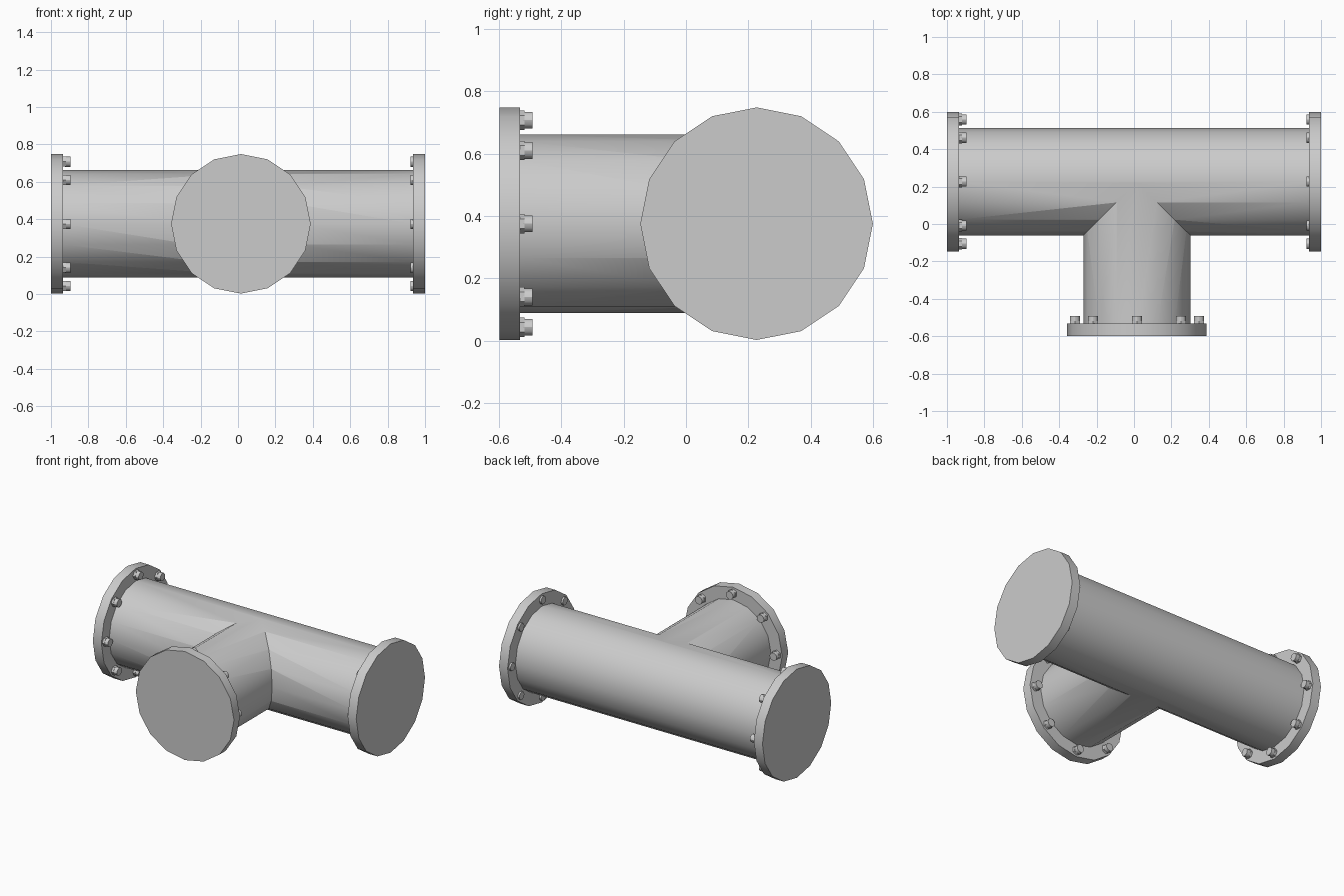
import bpy, math
from mathutils import Vector

if "Cube" in bpy.data.objects:
    bpy.data.objects.remove(bpy.data.objects["Cube"])

CX, CY, CZ = 0.0155, 0.2265, 0.375   # branch x, run y, common axis height


def rod(name, start, end, radius, sides):
    """Capped cylinder between two points."""
    a, b = Vector(start), Vector(end)
    d = b - a
    bpy.ops.mesh.primitive_cylinder_add(vertices=sides, radius=radius, depth=d.length,
                                        location=(a + b) / 2)
    ob = bpy.context.object
    ob.rotation_euler = (0, math.pi / 2, 0) if abs(d.x) > abs(d.y) else (math.pi / 2, 0, 0)
    ob.name = name
    bpy.ops.object.shade_smooth_by_angle(angle=math.radians(30))
    return ob


def flange(name, centre, inward, sink=0.0):
    """Blind flange disc with a ring of eight bolts on its inner face."""
    c, n = Vector(centre), Vector(inward)
    rod(name + "_flange", c, c + n * 0.065, 0.373, 16)
    side, up = n.cross((0, 0, 1)), Vector((0, 0, 1))
    for i in range(8):
        t = i * math.pi / 4
        p = c + (side * math.cos(t) + up * math.sin(t)) * 0.332 + n * (0.06 - sink)
        rod(f"{name}_bolt_washer_{i}", p, p + n * 0.02, 0.031, 6)
        rod(f"{name}_bolt_head_{i}", p + n * 0.015, p + n * 0.045, 0.027, 12)


# Tee body: straight run merged with the side branch
body = rod("tee_pipe", (-0.937, CY, CZ), (0.937, CY, CZ), 0.288, 16)
branch = rod("branch_cutter", (CX, -0.535, CZ), (CX, CY, CZ), 0.2868, 16)
mod = body.modifiers.new("join_branch", 'BOOLEAN')
mod.operation = 'UNION'
mod.solver = 'EXACT'
mod.object = branch
bpy.ops.object.select_all(action='DESELECT')
body.select_set(True)
bpy.context.view_layer.objects.active = body
bpy.ops.object.modifier_apply(modifier=mod.name)
bpy.data.objects.remove(branch)
bpy.ops.object.shade_smooth_by_angle(angle=math.radians(30))

# Flanges; the right-hand bolts sit deeper in their disc
flange("left", (-1, CY, CZ), (1, 0, 0))
flange("right", (1, CY, CZ), (-1, 0, 0), sink=0.028)
flange("branch", (CX, -0.598, CZ), (0, 1, 0))
